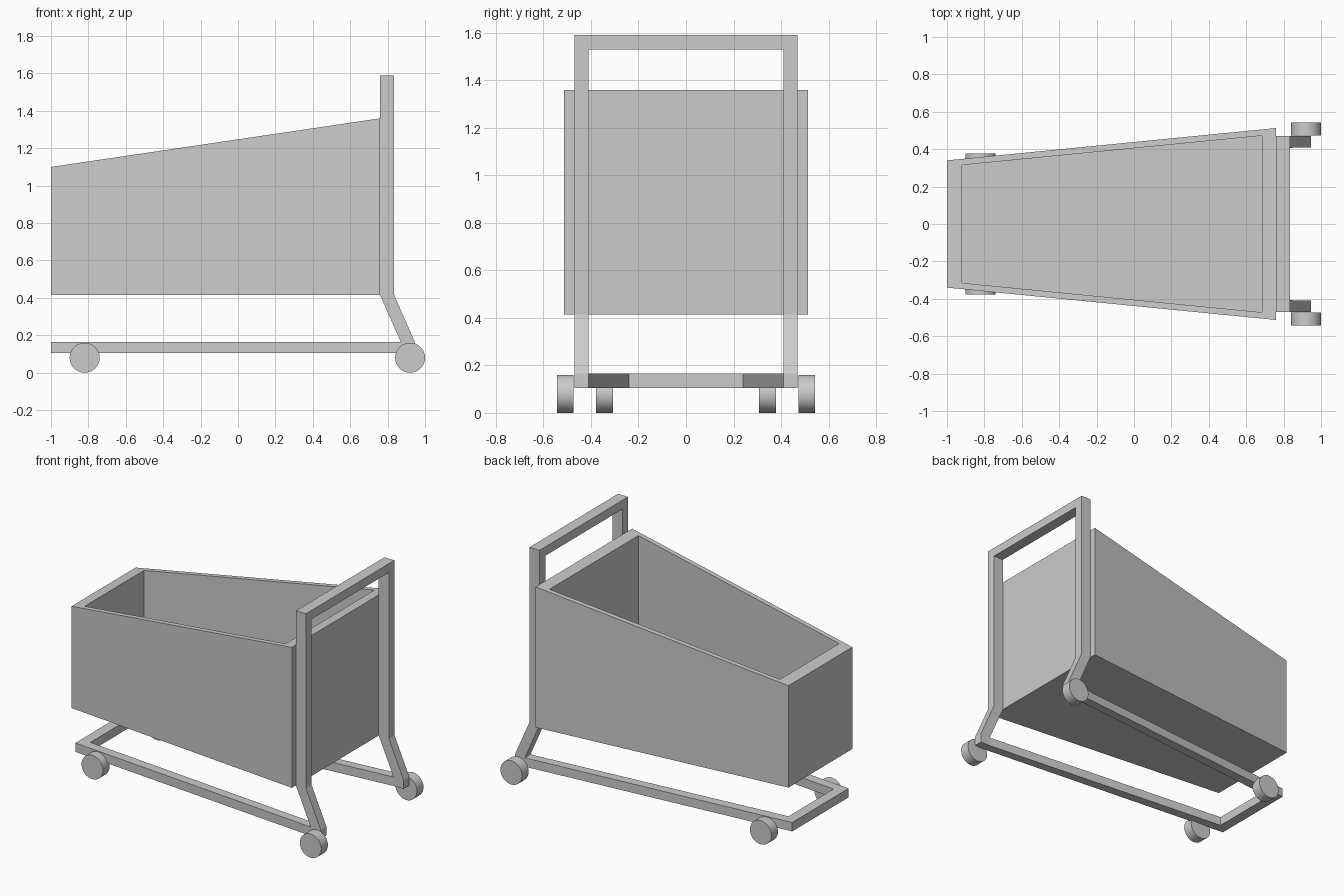
import bpy, bmesh, math

if "Cube" in bpy.data.objects:
    bpy.data.objects.remove(bpy.data.objects["Cube"])


def loft(name, rings):
    """Skin a chain of four-point rings and cap both ends."""
    bm = bmesh.new()
    rows = [[bm.verts.new(p) for p in ring] for ring in rings]
    for a, b in zip(rows, rows[1:]):
        for i in range(4):
            j = (i + 1) % 4
            bm.faces.new((a[i], a[j], b[j], b[i]))
    bm.faces.new(rows[0])
    bm.faces.new(rows[-1])
    bmesh.ops.recalc_face_normals(bm, faces=bm.faces)
    mesh = bpy.data.meshes.new(name)
    bm.to_mesh(mesh)
    bm.free()
    obj = bpy.data.objects.new(name, mesh)
    bpy.context.collection.objects.link(obj)
    return obj


def mirrored(rings):
    """Continue a chain of rings with its reflection across y = 0."""
    return rings + [[(x, -y, z) for x, y, z in r] for r in reversed(rings)]


# Basket: tapered tub with a sloping rim and a hollow inside
def outline(x0, w0, x1, w1, height):
    return [(x, y, height(x)) for x, y in
            ((x0, -w0), (x1, -w1), (x1, w1), (x0, w0))]


def rim(x):
    return 1.10 + (x + 1) * 0.26 / 1.76


outer = (-1.0, 0.34, 0.76, 0.513)
inner = (-0.92, 0.315, 0.685, 0.472)
loft("basket", [outline(*outer, lambda x: 0.415),
                outline(*outer, rim),
                outline(*inner, rim),
                outline(*inner, lambda x: 0.47)])


# Handle frame: bent legs and push bar as one square tube
def leg_ring(x, z_out, z_in):
    return [(x, 0.47, z_out), (x + 0.075, 0.47, z_out),
            (x + 0.075, 0.41, z_in), (x, 0.41, z_in)]


loft("handle_frame", mirrored([leg_ring(0.87, 0.105, 0.105),
                               leg_ring(0.87, 0.165, 0.165),
                               leg_ring(0.76, 0.415, 0.415),
                               leg_ring(0.76, 1.59, 1.53)]))


# Base frame: tapered rails joined by the front bar
def rail_ring(x_out, y_out, x_in, y_in):
    return [(x_out, y_out, 0.105), (x_out, y_out, 0.165),
            (x_in, y_in, 0.165), (x_in, y_in, 0.105)]


loft("base_frame", mirrored([rail_ring(0.87, 0.47, 0.87, 0.41),
                             rail_ring(-1.0, 0.30, -0.93, 0.24)]))

# Wheels
for label, x, y in (("front", -0.82, 0.343), ("rear", 0.92, 0.508)):
    for side, s in (("left", -1), ("right", 1)):
        bpy.ops.mesh.primitive_cylinder_add(
            vertices=48, radius=0.08, depth=0.07,
            location=(x, s * y, 0.08), rotation=(math.pi / 2, 0, 0))
        bpy.context.object.name = f"{label}_{side}_wheel"
        bpy.ops.object.shade_smooth_by_angle(angle=math.radians(30))
